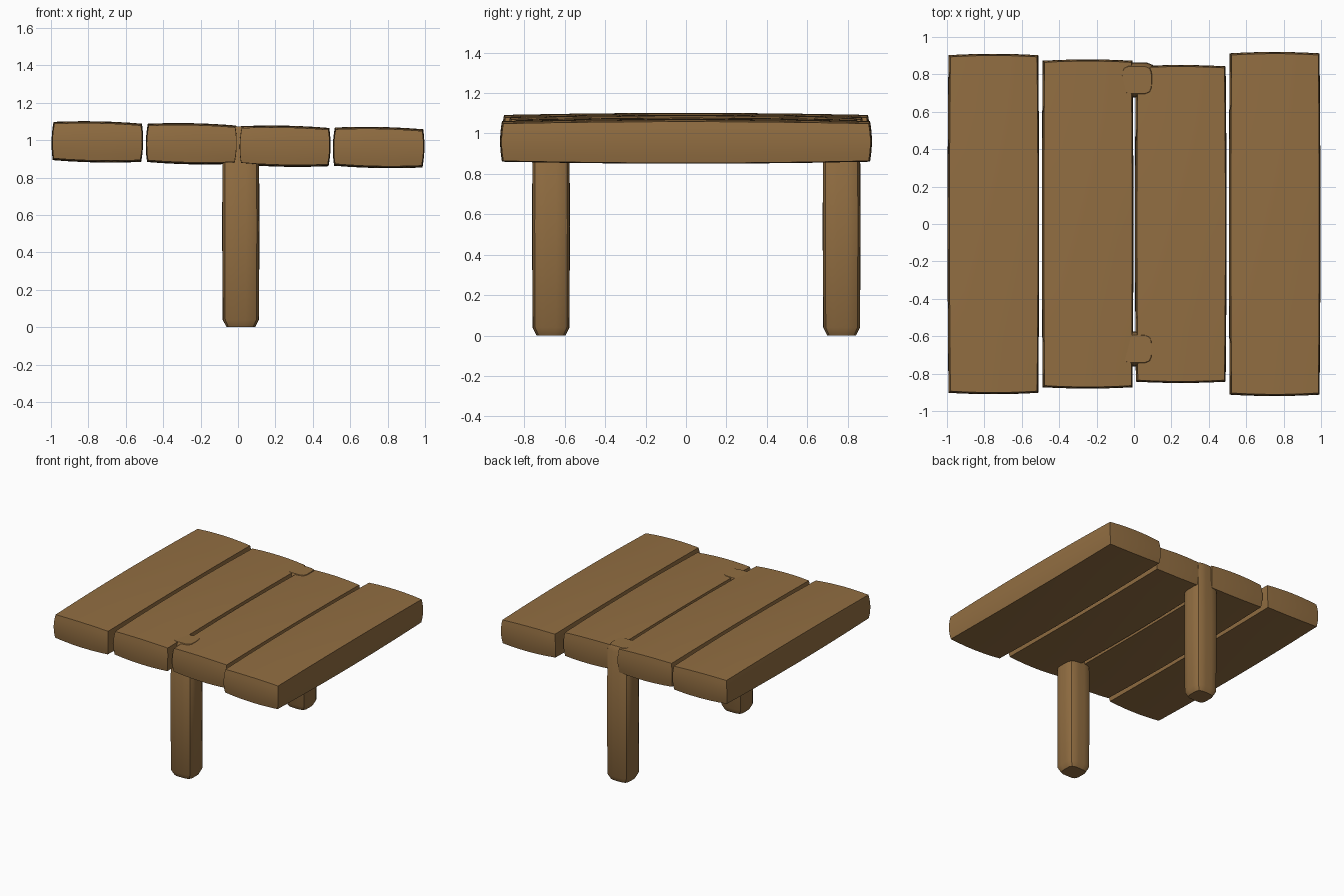
import bpy, bmesh, math
from mathutils import Matrix

if "Cube" in bpy.data.objects:
    bpy.data.objects.remove(bpy.data.objects["Cube"])

wood = bpy.data.materials.new("brown wood")
wood.diffuse_color = (0.287, 0.156, 0.054, 1)
wood.use_nodes = True
wood.node_tree.nodes["Principled BSDF"].inputs["Base Color"].default_value = wood.diffuse_color


def finish(bm, name, angle):
    bmesh.ops.recalc_face_normals(bm, faces=bm.faces)
    me = bpy.data.meshes.new(name)
    bm.to_mesh(me)
    bm.free()
    me.materials.append(wood)
    ob = bpy.data.objects.new(name, me)
    bpy.context.collection.objects.link(ob)
    bpy.ops.object.select_all(action='DESELECT')
    ob.select_set(True)
    bpy.context.view_layer.objects.active = ob
    bpy.ops.object.shade_smooth_by_angle(angle=math.radians(angle))
    return ob


def plank(name, x, half_len, z):
    # box with slightly bulging sides, tilted a little sideways
    hx, hy, hz = 0.245, half_len, 0.11
    bm = bmesh.new()
    bmesh.ops.create_cube(bm, size=2)
    bmesh.ops.subdivide_edges(bm, edges=bm.edges[:], cuts=5, use_grid_fill=True)
    for v in bm.verts:
        a, b, c = v.co
        v.co = (hx * a * (1 - 0.02 * b * b - 0.035 * c * c),
                hy * b * (1 - 0.008 * a * a - 0.01 * c * c),
                hz * c * (1 - 0.07 * a * a - 0.09 * b * b))
    bm.transform(Matrix.Translation((x, 0, z)) @ Matrix.Rotation(0.02, 4, 'Y'))
    finish(bm, name, 35)


def post(name, x, y):
    # rounded square post, tapered at both ends
    r = 0.1
    sections = [(0.0, 0.76), (0.04, 0.97), (0.54, 1.0), (1.035, 0.97), (1.074, 0.78)]
    outline = []
    for q in range(4):
        for k in range(6):
            t = math.radians(q * 90 + k * 15)
            # superellipse outline
            c, s = math.cos(t), math.sin(t)
            m = (abs(c) ** 4.5 + abs(s) ** 4.5) ** (-1 / 4.5)
            outline.append((c * m * r, s * m * r * 0.94))
    bm = bmesh.new()
    rings = [[bm.verts.new((x + px * f, y + py * f, z)) for px, py in outline]
             for z, f in sections]
    n = len(outline)
    for lo, hi in zip(rings, rings[1:]):
        for i in range(n):
            j = (i + 1) % n
            bm.faces.new((lo[i], lo[j], hi[j], hi[i]))
    bm.faces.new(rings[0][::-1])
    bm.faces.new(rings[-1])
    finish(bm, name, 30)


# table top planks
for i, (x, half, z) in enumerate([(-0.752, 0.91, 0.991), (-0.248, 0.88, 0.981),
                                  (0.25, 0.85, 0.968), (0.752, 0.92, 0.961)]):
    plank(f"plank_{i + 1}", x, half, z)

# supporting posts
post("front_post", 0.015, -0.668)
post("back_post", 0.015, 0.77)
